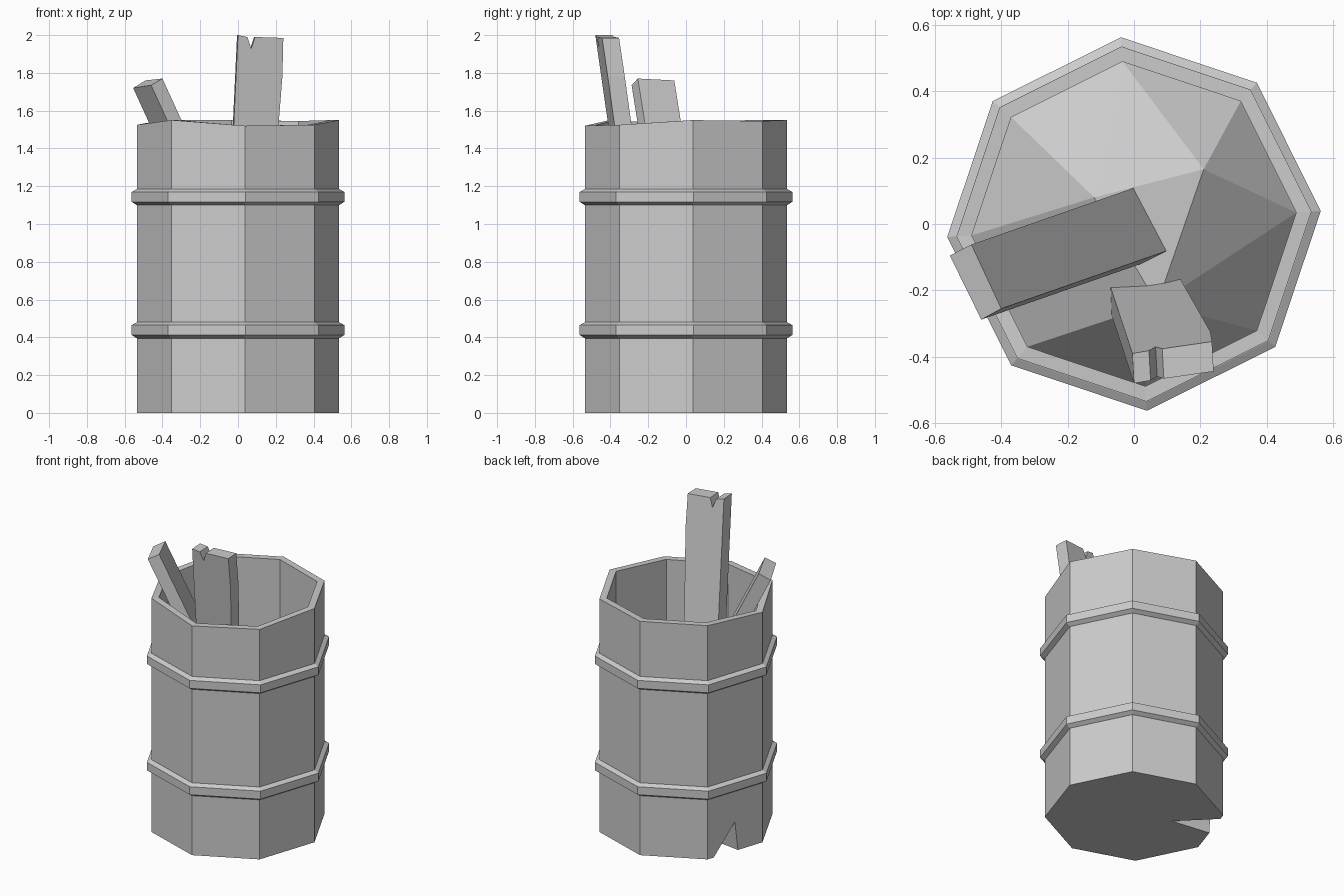
import bpy, bmesh
from math import cos, sin, radians
from mathutils import Vector

if "Cube" in bpy.data.objects:
    bpy.data.objects.remove(bpy.data.objects["Cube"])

SIDES, PHASE = 8, 4.0


def ring(r, heights):
    """Octagon of points; heights is one z or one per corner."""
    if not isinstance(heights, (list, tuple)):
        heights = [heights] * SIDES
    a = [radians(PHASE + 360 / SIDES * k) for k in range(SIDES)]
    return [Vector((r * cos(t), r * sin(t), z)) for t, z in zip(a, heights)]


def make(name, verts, faces):
    bm = bmesh.new()
    vs = [bm.verts.new(v) for v in verts]
    for f in faces:
        bm.faces.new([vs[i] for i in f])
    bmesh.ops.recalc_face_normals(bm, faces=bm.faces)
    me = bpy.data.meshes.new(name)
    bm.to_mesh(me)
    bm.free()
    ob = bpy.data.objects.new(name, me)
    bpy.context.collection.objects.link(ob)
    return ob


def bridge(i, j):
    """Quads between ring i and ring j."""
    out = []
    for k in range(SIDES):
        n = (k + 1) % SIDES
        out.append([i * SIDES + k, i * SIDES + n, j * SIDES + n, j * SIDES + k])
    return out


def prism(name, a, b):
    """Solid between two matching outlines."""
    n = len(a)
    sides = [[i, (i + 1) % n, n + (i + 1) % n, n + i] for i in range(n)]
    return make(name, list(a) + list(b), [list(range(n)), list(range(n, 2 * n))] + sides)


# Barrel with uneven rim, inner wall and a rubble mound inside
rim = [1.55, 1.545, 1.55, 1.55, 1.525, 1.55, 1.52, 1.525]
wall_foot = [0.42, 0.45, 0.5, 0.5, 0.45, 0.4, 0.35, 0.35]
verts = ring(0.536, 0) + ring(0.536, rim) + ring(0.49, rim) + ring(0.49, wall_foot)
verts += [Vector((0.21, 0.165, 0.68)), Vector((-0.12, 0.08, 0.7)), Vector((0.07, -0.24, 0.68))]
W, A, B, C = 24, 32, 33, 34
mound = [(W, W + 1, A), (W + 1, W + 2, A), (W + 2, B, A), (W + 2, W + 3, B),
         (W + 3, W + 4, B), (W + 4, W + 5, B), (W + 5, C, B), (W + 5, W + 6, C),
         (W + 6, W + 7, C), (W + 7, W, C), (W, A, C), (A, B, C)]
faces = [list(range(SIDES))] + bridge(0, 1) + bridge(1, 2) + bridge(2, 3) + mound
barrel = make("barrel_body", verts, faces)

# Torn gash at the foot of the left-back side
p, q = ring(0.536, 0)[3], ring(0.536, 0)[4]
out = Vector((-0.95, 0.31, 0)) * 0.01
down = Vector((0, 0, -0.01))
gash = make("gash_cutter",
            [p.lerp(q, 0.08) + out + down, p.lerp(q, 0.56) + out + down,
             p.lerp(q, 0.5) + out + Vector((0, 0, 0.2)),
             p.lerp(q, 0.5) + Vector((0.27, -0.06, -0.01))],
            [(0, 1, 2), (0, 1, 3), (1, 2, 3), (0, 2, 3)])
gash.hide_render = True
gash.hide_set(True)
mod = barrel.modifiers.new("gash", "BOOLEAN")
mod.operation = "DIFFERENCE"
mod.object = gash
mod.solver = "EXACT"

# Two raised hoops
for name, z in (("lower_hoop", 0.395), ("upper_hoop", 1.1)):
    prof = [(0.52, 0), (0.537, 0), (0.564, 0.017), (0.564, 0.07), (0.537, 0.085), (0.52, 0.085)]
    pts, fs = [], []
    for i, (r, dz) in enumerate(prof):
        pts += ring(r, z + dz)
        fs += bridge(i, (i + 1) % len(prof))
    make(name, pts, fs)

# Tall board with a split top
outline = [(0, 2.0), (0.05, 1.99), (0.07, 1.93), (0.09, 1.99), (0.24, 1.985),
           (0.235, 1.78), (0.135, 0.52), (-0.07, 0.52)]
front = [Vector((x, -0.48 + 0.15 * (2 - z) + 0.14 * x, z)) for x, z in outline]
prism("tall_board", front, [v + Vector((-0.005, 0.09, 0)) for v in front])

# Leaning plank
end = [Vector(c) for c in ((-0.555, -0.095, 1.72), (-0.46, -0.288, 1.735),
                           (-0.4, -0.255, 1.77), (-0.49, -0.062, 1.76))]
prism("leaning_plank", end, [v + Vector((0.53, 0.185, -1.16)) for v in end])
